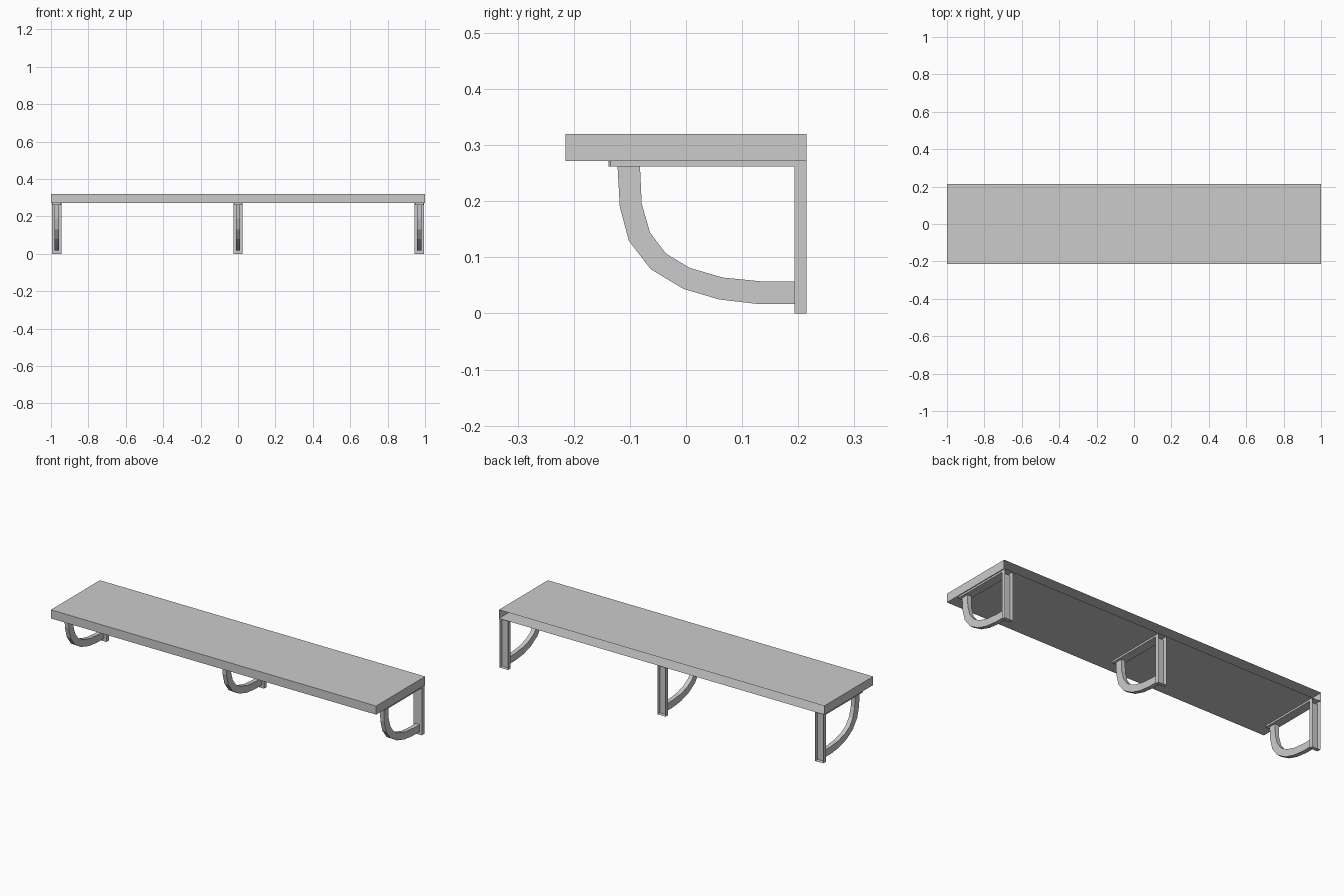
import bpy, bmesh

if "Cube" in bpy.data.objects:
    bpy.data.objects.remove(bpy.data.objects["Cube"])


def prism(name, profile, width, x, open_test, chamfer_y=None):
    """Extrude a (y, z) outline along x; drop the hidden faces chosen by open_test."""
    bm = bmesh.new()
    verts = [bm.verts.new((x - width / 2, y, z)) for y, z in profile]
    face = bm.faces.new(verts)
    ext = bmesh.ops.extrude_face_region(bm, geom=[face])
    moved = [g for g in ext["geom"] if isinstance(g, bmesh.types.BMVert)]
    bmesh.ops.translate(bm, verts=moved, vec=(width, 0, 0))
    bmesh.ops.recalc_face_normals(bm, faces=bm.faces)
    # small corner chamfer on the upright edges at the front tip
    if chamfer_y is not None:
        edges = [e for e in bm.edges
                 if all(abs(v.co.y - chamfer_y) < 1e-4 for v in e.verts)
                 and abs(e.verts[0].co.x - e.verts[1].co.x) < 1e-4]
        bmesh.ops.bevel(bm, geom=edges, offset=0.003, segments=1,
                        affect='EDGES', profile=0.5)
    bm.normal_update()
    doomed = [f for f in bm.faces if open_test(f.normal, f.calc_center_median())]
    bmesh.ops.delete(bm, geom=doomed, context='FACES')
    mesh = bpy.data.meshes.new(name)
    bm.to_mesh(mesh)
    bm.free()
    obj = bpy.data.objects.new(name, mesh)
    bpy.context.collection.objects.link(obj)
    return obj


BACK = 0.215
TOP = 0.272


def wall_side(n, c):
    return n.y > 0.9 and c.y > BACK - 0.001


# Shelf board, open on the wall side
prism("shelf_board", [(-BACK, TOP), (BACK, TOP), (BACK, 0.32), (-BACK, 0.32)],
      2.0, 0, wall_side)

# Bracket outlines: L-shaped support and curved brace
support = [(-0.138, TOP), (-0.138, 0.262), (0.193, 0.262),
           (0.193, 0), (BACK, 0), (BACK, TOP)]
outer = [(-0.122, 0.262), (-0.118, 0.19), (-0.102, 0.13), (-0.063, 0.079),
         (-0.005, 0.044), (0.059, 0.025), (0.128, 0.017), (0.193, 0.017)]
inner = [(-0.082, 0.262), (-0.079, 0.196), (-0.064, 0.144), (-0.036, 0.107),
         (0.007, 0.081), (0.066, 0.064), (0.137, 0.057), (0.193, 0.057)]


def brace_end(n, c):
    return (n.y > 0.99 and c.y > 0.192) or (n.z > 0.99 and c.z > 0.261)


# Three brackets
for side, x in (("left", -0.97), ("middle", 0), ("right", 0.97)):
    prism(side + "_bracket_support", support, 0.05, x, wall_side, -0.138)
    prism(side + "_bracket_brace", outer + inner[::-1], 0.024, x, brace_end)
